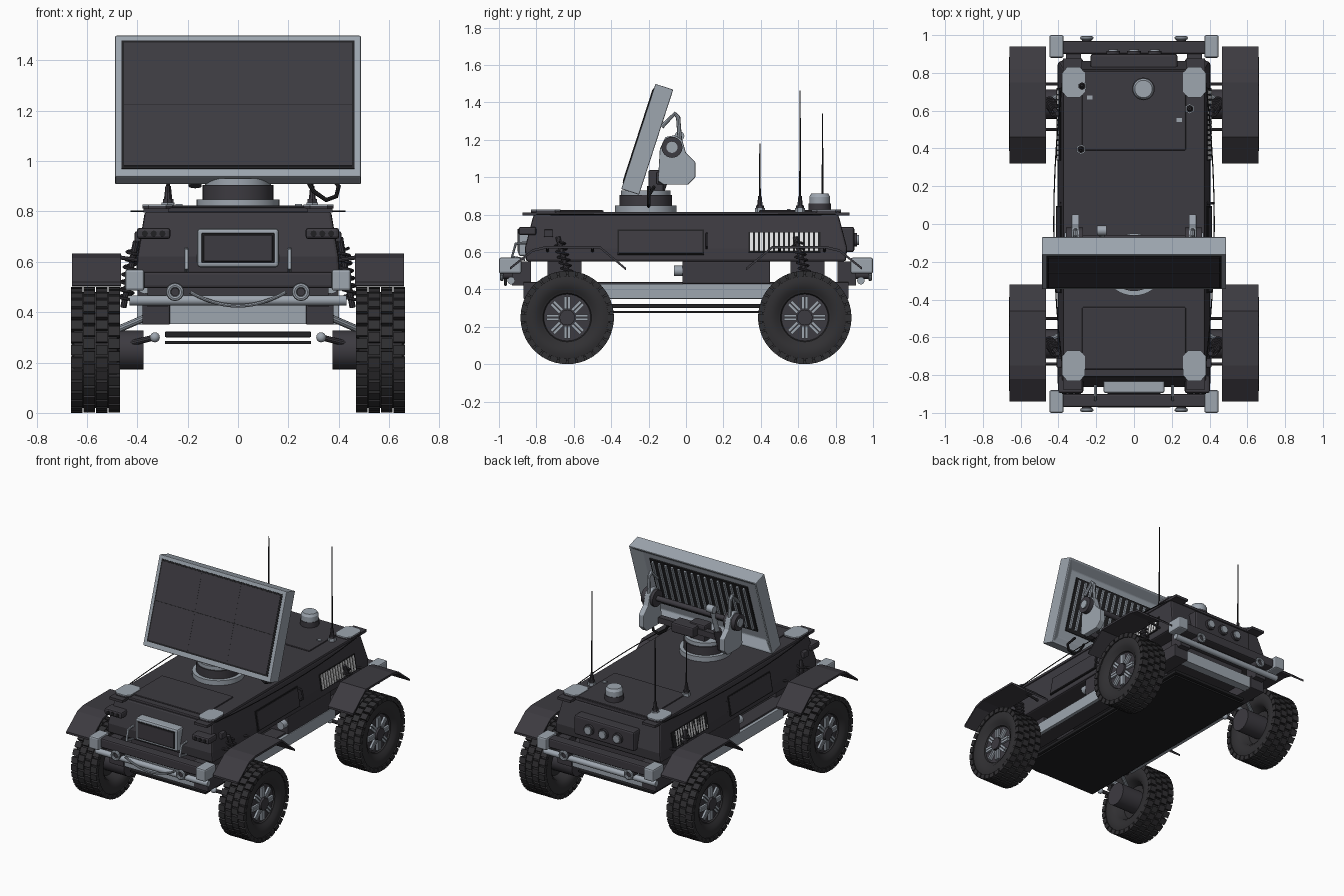
import bpy, bmesh, math
from mathutils import Vector, Matrix

if "Cube" in bpy.data.objects:
    bpy.data.objects.remove(bpy.data.objects["Cube"])


def mat(name, c):
    m = bpy.data.materials.new(name)
    m.diffuse_color = (*c, 1)
    m.use_nodes = True
    m.node_tree.nodes["Principled BSDF"].inputs["Base Color"].default_value = m.diffuse_color
    return m


HULL = mat("charcoal paint", (0.046, 0.043, 0.052))
GREY = mat("blue grey metal", (0.34, 0.38, 0.43))
TYRE = mat("tyre rubber", (0.030, 0.029, 0.032))
BLACK = mat("black trim", (0.015, 0.015, 0.017))
PALE = mat("pale slats", (0.92, 0.92, 0.93))


def add(name, bm, m, bevel=0.0, smooth=False, M=None):
    if M is not None:
        bm.transform(M)
    bmesh.ops.recalc_face_normals(bm, faces=bm.faces)
    me = bpy.data.meshes.new(name)
    bm.to_mesh(me)
    bm.free()
    me.materials.append(m)
    o = bpy.data.objects.new(name, me)
    bpy.context.collection.objects.link(o)
    if bevel:
        b = o.modifiers.new("edge", 'BEVEL')
        b.width, b.segments, b.limit_method = bevel, 2, 'ANGLE'
    if smooth:
        bpy.context.view_layer.objects.active = o
        o.select_set(True)
        bpy.ops.object.shade_smooth_by_angle(angle=math.radians(35))
        o.select_set(False)
    return o


def cube(bm, lo, hi, M=Matrix()):
    lo, hi = Vector(lo), Vector(hi)
    T = M @ Matrix.Translation((lo + hi) / 2) @ Matrix.Diagonal((*(hi - lo), 1))
    return bmesh.ops.create_cube(bm, size=1, matrix=T)["verts"]


def box(name, lo, hi, m, bevel=0.0, M=None):
    bm = bmesh.new()
    cube(bm, lo, hi)
    return add(name, bm, m, bevel, M=M)


def rod(name, p0, p1, r, m, n=20, r2=None):
    p0, p1 = Vector(p0), Vector(p1)
    d = p1 - p0
    M = Matrix.Translation((p0 + p1) / 2) @ d.to_track_quat('Z', 'Y').to_matrix().to_4x4()
    bm = bmesh.new()
    bmesh.ops.create_cone(bm, cap_ends=True, segments=n, radius1=r,
                          radius2=r if r2 is None else r2, depth=d.length)
    return add(name, bm, m, smooth=True, M=M)


def loft(name, rings, m, bevel=0.0, smooth=False):
    bm = bmesh.new()
    vs = [[bm.verts.new(p) for p in r] for r in rings]
    n = len(rings[0])
    for a, b in zip(vs, vs[1:]):
        for i in range(n):
            bm.faces.new((a[i], a[(i + 1) % n], b[(i + 1) % n], b[i]))
    bm.faces.new(vs[0])
    bm.faces.new(vs[-1])
    return add(name, bm, m, bevel, smooth)


def prism(name, yz, x0, x1, m, bevel=0.0):
    return loft(name, [[(x, y, z) for y, z in yz] for x in (x0, x1)], m, bevel)


def tube(name, pts, r, m):
    cu = bpy.data.curves.new(name, 'CURVE')
    cu.dimensions, cu.bevel_depth, cu.bevel_resolution = '3D', r, 2
    s = cu.splines.new('POLY')
    s.points.add(len(pts) - 1)
    for p, q in zip(s.points, pts):
        p.co = (*q, 1)
    tmp = bpy.data.objects.new("tmp", cu)
    me = bpy.data.meshes.new_from_object(tmp)
    bpy.data.objects.remove(tmp)
    bm = bmesh.new()
    bm.from_mesh(me)
    return add(name, bm, m, smooth=True)


def wheel(s, y):
    C = Vector((s * 0.566, y, 0.25))

    def at(dx, r, a):
        return C + Vector((s * dx, r * math.cos(a), r * math.sin(a)))
    # carcass turned around the axle
    prof = [(-.02, .115), (-.07, .135), (-.09, .16), (-.095, .2), (-.085, .23), (.085, .23),
            (.095, .2), (.09, .16), (.075, .142), (.07, .13), (.05, .12)]
    loft("tyre", [[at(dx, r, math.tau * i / 40) for i in range(40)] for dx, r in prof], TYRE, smooth=True)
    # staggered tread blocks
    bm = bmesh.new()
    for row, dx in enumerate((-.074, -.025, .025, .074)):
        for i in range(30):
            M = Matrix.Translation(C) @ Matrix.Rotation(math.tau * (i + row % 2 * .5) / 30, 4, 'X')
            cube(bm, (s * dx - .023, -.020, .218), (s * dx + .023, .020, .249), M)
    add("tyre_tread", bm, TYRE)
    rod("wheel_disc", at(.045, 0, 0), at(.06, 0, 0), .125, HULL, 32)
    rod("hub_cap", at(.05, 0, 0), at(.085, 0, 0), .042, HULL, 12)
    # paired wedge spokes
    bm = bmesh.new()
    for i in range(8):
        M = Matrix.Translation(at(.066, 0, 0)) @ Matrix.Rotation(math.tau * i / 8, 4, 'X')
        for k in (-1, 1):
            for v in cube(bm, (-.008, k * .0095 - .0075, .045), (.008, k * .0095 + .0075, .112), M):
                pass
    add("wheel_spokes", bm, GREY)
    # hub motor and suspension
    rod("hub_motor", at(-.19, 0, 0), at(-.01, 0, 0), .078, HULL, 24)
    for dy in (-.08, .08):
        rod("upper_arm", (s * .34, y + dy, .39), (s * .48, y, .33), .014, GREY, 10)
    rod("tie_rod", (s * .33, y - .1, .30), (s * .45, y - .05, .27), .012, HULL, 10)
    bm = bmesh.new()
    bmesh.ops.create_uvsphere(bm, u_segments=14, v_segments=8, radius=.02)
    add("ball_joint", bm, GREY, smooth=True, M=Matrix.Translation((s * .33, y - .1, .30)))
    a, b = Vector((s * .405, y - .05, .68)), Vector((s * .455, y + .02, .42))
    rod("shock_absorber", a, b, .013, HULL, 10)
    tube("coil_spring", [a.lerp(b, .1 + .8 * i / 84) + Vector((.028 * math.cos(i * math.pi / 6),
         .028 * math.sin(i * math.pi / 6), 0)) for i in range(85)], .006, HULL)
    # bent mudguard sheet
    e = 1 if y > 0 else -1
    top = [(.94, .52), (.82, .615), (.75, .632), (.46, .632), (.32, .515)]
    prof = [(e * p, z) for p, z in top] + [(e * p, z - .014) for p, z in reversed(top)]
    prism("fender", prof, s * .465, s * .66, HULL)
    for dy in (.5, .74):
        rod("fender_bracket", (s * .36, e * dy, .6), (s * .5, e * dy, .622), .008, HULL, 8)


for s in (-1, 1):
    for y in (-.635, .635):
        wheel(s, y)

# chassis
for s in (-1, 1):
    box("frame_rail", (s * .325 - .055, -.87, .35), (s * .325 + .055, .87, .44), HULL, .005)
    box("rail_cover", (s * .39 - .012, -.5, .35), (s * .39 + .012, .5, .43), GREY, .004)
    box("side_box", (s * .37 - .03, -.02, .43), (s * .37 + .03, .45, .55), HULL, .006)
    rod("side_filter", (s * .37, -.065, .5), (s * .37, -.02, .5), .027, GREY)
box("battery", (-.34, -.02, .43), (.34, .45, .55), HULL)
for e in (-1, 1):
    box("cross_member", (-.28, e * .83 - .03, .352), (.28, e * .83 + .03, .432), GREY)
    box("body_support", (-.3, e * .65 - .09, .42), (.3, e * .65 + .09, .56), HULL)
box("floor_plate", (-.29, -.77, .30), (.29, .77, .323), BLACK, .004)
box("skid_plate", (-.29, -.77, .273), (.29, .77, .285), BLACK)

# hull
loft("hull", [[(a * x, b * y, z) for a, b in ((-1, -1), (1, -1), (1, 1), (-1, 1))]
     for x, y, z in ((.405, .855, .55), (.40, .862, .62), (.37, .815, .80))], HULL, .012)
box("deck", (-.375, -.81, .795), (.375, .82, .815), HULL, .006)
for e, y0, y1 in ((-1, -.77, -.44), (1, .39, .81)):
    box("deck_hatch", (-.275, y0, .81), (.275, y1, .824), HULL, .01)
    for s in (-1, 1):
        box("corner_tab", (s * .325 - .05, e * .80 - .075, .795), (s * .325 + .05, e * .80 + .075, .812), HULL)
        p, q = s * .32, e * .75
        ring = [(-.06, -.05), (-.035, -.08), (.035, -.08), (.06, -.05),
                (.06, .05), (.035, .08), (-.035, .08), (-.06, .05)]
        loft("corner_plate_base", [[(p + u, q + v, z) for u, v in ring] for z in (.812, .822)], HULL)
        loft("corner_plate", [[(p + u, q + v, z) for u, v in ring] for z in (.822, .828)], GREY)
for x, y in ((-.235, .67), (.24, .55)):
    box("deck_tag", (x - .014, y - .01, .82), (x + .014, y + .01, .829), GREY)
for s in (-1, 1):
    # side panel, vent and roof edge wire follow the side slope
    S = Matrix.Translation((s * .40, 0, .62)) @ Matrix.Rotation(-s * math.atan2(.03, .18), 4, 'Y')
    box("panel_seam", (-.006, -.365, -.035), (.006, .095, .1), BLACK, M=S)
    box("side_panel", (-.007, -.357, -.028), (.009, .087, .093), HULL, M=S)
    box("vent_back", (-.006, .335, -.022), (.006, .72, .087), BLACK, M=S)
    bm = bmesh.new()
    for i in range(14):
        y = .342 + i * .0267
        cube(bm, (-.006, y, -.017), (.009, y + .017, .083))
    add("vent_slats", bm, PALE, M=S)
    tube("side_handle", [S @ Vector(p) for p in ((0, .11, 0), (.025, .11, .01), (.025, .11, .07), (0, .11, .08))], .006, HULL)
    tube("edge_wire", [(s * (.425 - .06 * (i / 6 - 1) ** 2), (i / 6 - 1) * .86, .80) for i in range(13)], .003, BLACK)

# nose: grille, lamps, handles
box("grille_frame", (-.162, -.895, .578), (.162, -.82, .732), GREY, .012)
box("grille_seam", (-.145, -.898, .594), (.145, -.885, .714), BLACK, .004)
box("grille_screen", (-.137, -.902, .602), (.137, -.885, .706), HULL, .004)
for s in (-1, 1):
    box("headlamp", (s * .335 - .067, -.895, .69), (s * .335 + .067, -.80, .735), HULL, .012)
    for k in (-1, 0, 1):
        x = s * .335 + k * .035
        rod("lamp_lens", (x, -.9, .712), (x, -.89, .712), .012, BLACK, 12)
    tube("nose_handle", [(s * .205, -.85, .65), (s * .205, -.91, .645), (s * .205, -.93, .575), (s * .205, -.86, .56)], .008, GREY)
    box("marker_lamp", (s * .39 - .02, -.76, .68), (s * .39 + .02, -.71, .72), HULL, .005)

# tail: lamp cluster
box("tail_panel", (-.23, .82, .60), (.23, .90, .735), HULL, .012)
for x in (-.11, 0, .11):
    rod("tail_lamp_ring", (x, .88, .665), (x, .915, .665), .036, HULL)
    rod("tail_lamp", (x, .90, .665), (x, .925, .665), .026, GREY)

# bumpers
for e in (-1, 1):
    box("bumper_beam", (-.38, e * .935 - .035, .495), (.38, e * .935 + .035, .56), HULL, .01)
    rod("bumper_tube", (-.43, e * .935, .447), (.43, e * .935, .447), .02, GREY)
    for s in (-1, 1):
        box("bumper_end", (s * .41 - .038, e * .94 - .06, .485), (s * .41 + .038, e * .94 + .06, .57), GREY, .01)
        box("bumper_mount", (s * .32 - .04, e * .87 - .06, .42), (s * .32 + .04, e * .87 + .04, .55), HULL)
        tube("tow_ring", [(s * .25 + .026 * math.cos(a), e * .985, .48 + .026 * math.sin(a))
             for a in [math.tau * i / 16 for i in range(17)]], .010, GREY)
        rod("tow_boss", (s * .25, e * .90, .48), (s * .25, e * .975, .48), .024, HULL)
tube("tow_cable", [(.19 * t / 6, -.965, .425 + .055 * (t / 6) ** 2) for t in range(-6, 7)], .007, GREY)

# radar panel in its own tilted frame
P = Matrix.Translation((0, -.345, .94)) @ Matrix.Rotation(math.radians(-18), 4, 'X')
bm = bmesh.new()
cube(bm, (-.488, 0, -.003), (.488, .1, .588))
back = [f for f in bm.faces if f.calc_center_median().y > .09]
bmesh.ops.inset_region(bm, faces=back, thickness=.015)
bmesh.ops.inset_region(bm, faces=back, thickness=.075, depth=-.045)
add("radar_frame", bm, GREY, .007, M=P)
box("screen_border", (-.463, -.003, .03), (.463, .02, .565), BLACK, M=P)
for z0, z1 in ((.042, .297), (.3, .555)):
    for x0 in (-.452, -.1505, .151):
        box("radar_screen", (x0, -.006, z0), (x0 + .301, .01, z1), HULL, M=P)
box("rear_grille", (-.375, .045, .12), (.375, .064, .488), BLACK, M=P)
bm = bmesh.new()
for i in range(15):
    cube(bm, (-.357 + i * .05, .05, .14), (-.343 + i * .05, .078, .475))
add("cooling_fins", bm, GREY, M=P)

# turntable and yoke
Y = -.215
rod("turntable_base", (0, Y, .815), (0, Y, .848), .165, GREY, 40)
rod("turntable", (0, Y, .848), (0, Y, .905), .14, HULL, 40)
rod("turntable_cap", (0, Y, .905), (0, Y, .93), .132, GREY, 40)
box("mast", (-.06, -.2, .92), (.06, -.12, 1.04), HULL, .01)
box("drive_box", (-.01, -.16, .96), (.16, -.065, 1.03), HULL, .01)
rod("tilt_axle", (-.34, -.075, 1.16), (.34, -.075, 1.16), .018, HULL)
rod("tilt_piston", (-.17, -.14, .92), (-.17, -.04, 1.22), .016, GREY)
rod("piston_eye", (-.195, -.035, 1.22), (-.145, -.035, 1.22), .026, GREY)
rod("piston_sleeve", (-.17, -.15, .9), (-.17, -.10, 1.05), .026, HULL)
yoke = [(-.15, .98), (-.12, .96), (.01, .96), (.05, 1.0), (.05, 1.08), (0, 1.13),
        (-.02, 1.2), (-.06, 1.225), (-.11, 1.215), (-.14, 1.15)]
for s in (-1, 1):
    prism("yoke_arm", yoke, s * .29, s * .33, GREY, .005)
    tube("yoke_link", [(s * .31, -.03, 1.16), (s * .31, -.042, 1.32), (s * .31, -.06, 1.34), (s * .31, -.13, 1.27)], .012, GREY)
    rod("pivot_boss", (s * .27, -.075, 1.16), (s * .36, -.075, 1.16), .056, HULL, 24)
    rod("pivot_cap", (s * .35, -.075, 1.16), (s * .368, -.075, 1.16), .03, GREY, 16)
box("yoke_beam", (-.3, -.15, .97), (.3, -.11, 1.01), HULL)
tube("power_cable", [(.26, -.2, .95), (.30, -.2, .88), (.35, -.2, .845), (.39, -.2, .86), (.40, -.2, .90), (.36, -.17, .95)], .009, BLACK)

# roof antennas and dome sensor
for x, y, top in ((-.28, .395, 1.18), (.295, .61, 1.465), (-.275, .73, 1.34)):
    rod("antenna_flange", (x, y, .81), (x, y, .835), .027, GREY, 6)
    rod("antenna_foot", (x, y, .83), (x, y, .85), .021, HULL, 6)
    rod("antenna_base", (x, y, .845), (x, y, .9), .015, HULL, 10, .009)
    rod("antenna_whip", (x, y, .89), (x, y, top), .005, BLACK, 8, .003)
rod("dome_base", (.05, .715, .82), (.05, .715, .86), .06, HULL, 28)
rod("dome_body", (.05, .715, .86), (.05, .715, .895), .056, GREY, 28)
rod("dome_top", (.05, .715, .895), (.05, .715, .912), .056, GREY, 28, .046)
